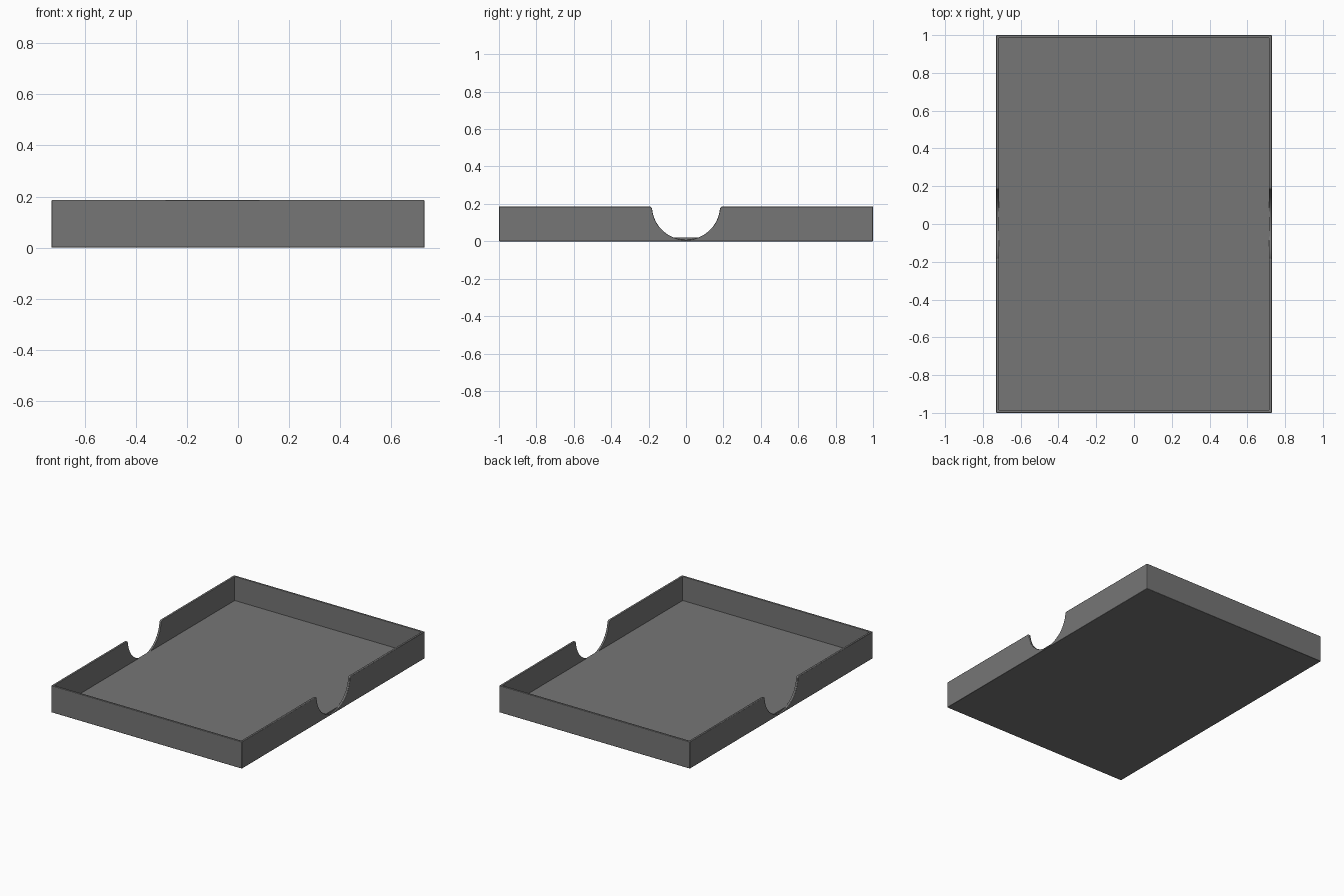
import bpy, bmesh, math
from math import cos, sin, pi

if "Cube" in bpy.data.objects:
    bpy.data.objects.remove(bpy.data.objects["Cube"], do_unlink=True)

HALF_X, HALF_Y, HEIGHT = 0.73, 1.0, 0.186
WALL, FLOOR = 0.015, 0.02
NOTCH_Z, NOTCH_R, FILLET = 0.19, 0.182, 0.015

grey = bpy.data.materials.new("mid grey plastic")
grey.use_nodes = True
colour = (0.18, 0.18, 0.18, 1)
grey.diffuse_color = colour
grey.node_tree.nodes["Principled BSDF"].inputs["Base Color"].default_value = colour


def new_object(name, bm):
    bmesh.ops.recalc_face_normals(bm, faces=bm.faces)
    mesh = bpy.data.meshes.new(name)
    bm.to_mesh(mesh)
    bm.free()
    mesh.materials.append(grey)
    obj = bpy.data.objects.new(name, mesh)
    bpy.context.collection.objects.link(obj)
    return obj


def box(name, hx, hy, z0, z1):
    bm = bmesh.new()
    bmesh.ops.create_cube(bm, size=1)
    for v in bm.verts:
        v.co = (v.co.x * 2 * hx, v.co.y * 2 * hy, z0 + (v.co.z + 0.5) * (z1 - z0))
    return new_object(name, bm)


def arc(cy, cz, r, a0, a1, n):
    return [(cy + r * cos(a0 + (a1 - a0) * i / n), cz + r * sin(a0 + (a1 - a0) * i / n))
            for i in range(n + 1)]


# Side profile with a rounded thumb notch in the top edge
fillet_z = HEIGHT - FILLET
fillet_y = math.sqrt((NOTCH_R + FILLET) ** 2 - (NOTCH_Z - fillet_z) ** 2)
tilt = math.atan2(NOTCH_Z - fillet_z, fillet_y)
right_fillet = arc(fillet_y, fillet_z, FILLET, pi / 2, pi - tilt, 6)
left_fillet = [(-y, z) for y, z in reversed(right_fillet)]
notch = arc(0, NOTCH_Z, NOTCH_R, -tilt, tilt - pi, 40)[1:-1]
profile = ([(-HALF_Y, 0), (HALF_Y, 0), (HALF_Y, HEIGHT)] + right_fillet + notch
           + left_fillet + [(-HALF_Y, HEIGHT)])

# Wall ring: profile swept across the tray, with the middle cut out
bm = bmesh.new()
face = bm.faces.new([bm.verts.new((-HALF_X, y, z)) for y, z in profile])
swept = bmesh.ops.extrude_face_region(bm, geom=[face])["geom"]
bmesh.ops.translate(bm, vec=(2 * HALF_X, 0, 0),
                    verts=[g for g in swept if isinstance(g, bmesh.types.BMVert)])
walls = new_object("tray_walls", bm)

cavity = box("cavity_cutter", HALF_X - WALL, HALF_Y - WALL, -0.1, 0.4)
cavity.hide_render = True
cavity.hide_set(True)
cut = walls.modifiers.new("Cavity", "BOOLEAN")
cut.operation, cut.solver, cut.object = "DIFFERENCE", "EXACT", cavity
soft = walls.modifiers.new("Soft edges", "BEVEL")
soft.width, soft.segments = 0.003, 2
soft.limit_method, soft.angle_limit = "ANGLE", math.radians(35)

# Floor plate, let slightly into the walls
box("tray_floor", HALF_X - WALL + 0.005, HALF_Y - WALL + 0.005, 0, FLOOR)

# Smooth the curved notch while keeping the edges crisp
bpy.ops.object.select_all(action="DESELECT")
walls.select_set(True)
bpy.context.view_layer.objects.active = walls
bpy.ops.object.shade_smooth_by_angle(angle=math.radians(35))
